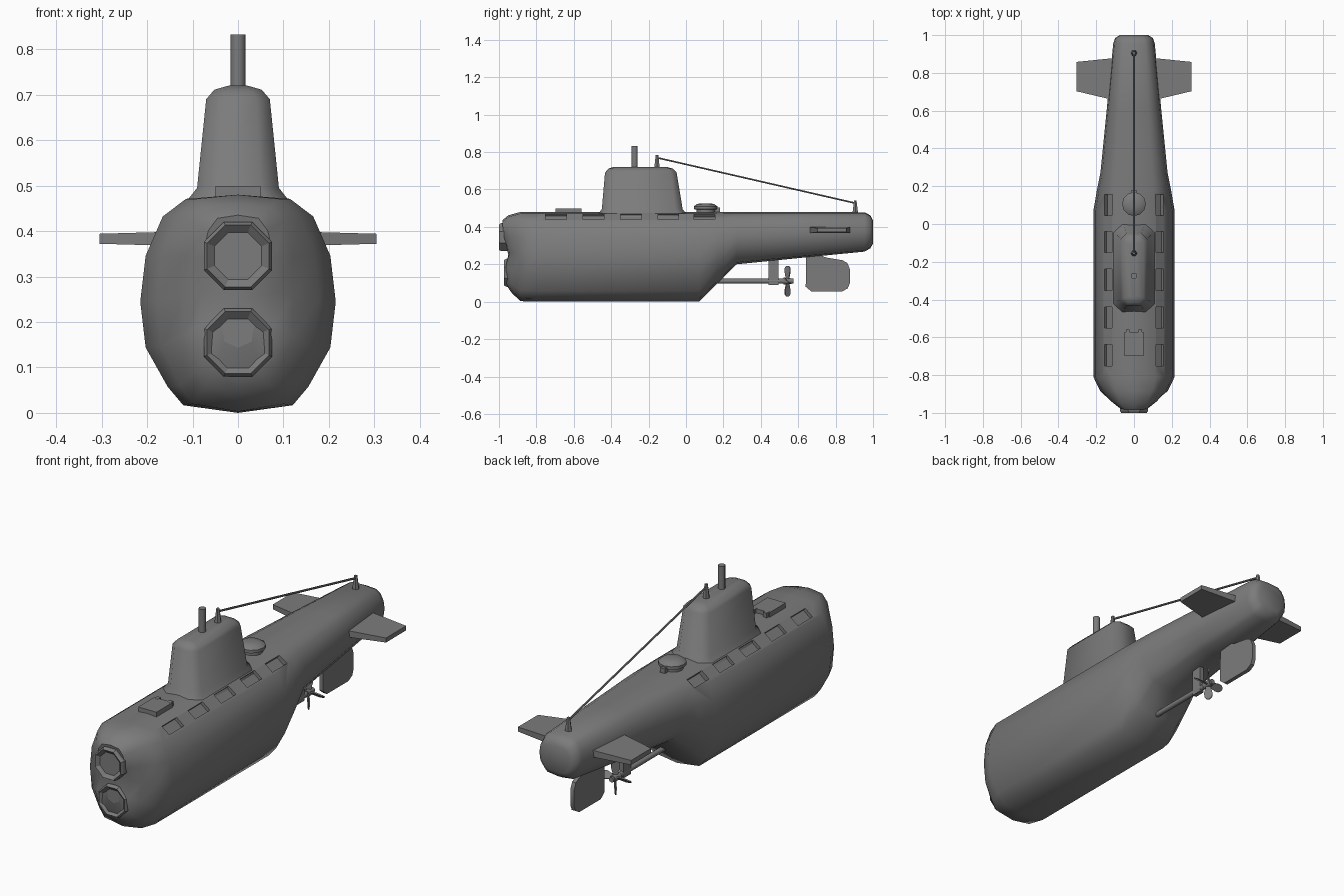
import bpy, bmesh, math
from mathutils import Vector, Matrix

if "Cube" in bpy.data.objects:
    bpy.data.objects.remove(bpy.data.objects["Cube"])

grey = bpy.data.materials.new("submarine grey")
grey.diffuse_color = (0.2, 0.2, 0.2, 1)
grey.use_nodes = True
grey.node_tree.nodes["Principled BSDF"].inputs["Base Color"].default_value = grey.diffuse_color


def finish(name, bm, angle=35):
    bmesh.ops.recalc_face_normals(bm, faces=bm.faces)
    me = bpy.data.meshes.new(name)
    bm.to_mesh(me)
    bm.free()
    me.materials.append(grey)
    me.shade_smooth()
    me.set_sharp_from_angle(angle=math.radians(angle))
    ob = bpy.data.objects.new(name, me)
    bpy.context.collection.objects.link(ob)
    return ob


def loft(name, rings, angle=35, centres=(None, None)):
    """Skin equal-length rings; ends get a flat cap or a fan to a centre."""
    bm = bmesh.new()
    vs = [[bm.verts.new(p) for p in r] for r in rings]
    n = len(vs[0])
    for a, b in zip(vs, vs[1:]):
        for i in range(n):
            j = (i + 1) % n
            bm.faces.new((a[i], a[j], b[j], b[i]))
    for r, c in zip((vs[0], vs[-1]), centres):
        if c is None:
            bm.faces.new(r)
        else:
            v = bm.verts.new(c)
            for i in range(n):
                bm.faces.new((r[i], r[(i + 1) % n], v))
    return finish(name, bm, angle)


def rod(name, a, b, r1, r2=None, n=8):
    a, b = Vector(a), Vector(b)
    q = (b - a).to_track_quat('Z', 'Y')
    def ring(c, r):
        return [c + q @ Vector((r * math.cos(2 * math.pi * k / n), r * math.sin(2 * math.pi * k / n), 0))
                for k in range(n)]
    return loft(name, [ring(a, r1), ring(b, r1 if r2 is None else r2)], 50)


def box(name, centre, size, rot=0):
    bm = bmesh.new()
    m = Matrix.Translation(centre) @ Matrix.Rotation(rot, 4, 'Y') @ Matrix.Diagonal((*size, 1))
    bmesh.ops.create_cube(bm, size=1, matrix=m)
    return finish(name, bm)


# Hull: one cross-section, scaled at each station (y, half width, bottom, top)
half = [(0, 0), (.56, .035), (.72, .12), (.945, .3), (1, .51), (.945, .72), (.77, .9), (.535, .98), (0, 1)]
section = half + [(-x, t) for x, t in half[-2:0:-1]]
stations = [(-.972, .085, .09, .435), (-.94, .128, .045, .462), (-.885, .178, .003, .48),
            (-.81, .215, 0, .48), (.07, .215, 0, .48), (.17, .198, .1, .48), (.27, .178, .2, .48),
            (.6, .145, .233, .48), (.955, .11, .268, .478), (.985, .1, .285, .462), (1.0, .075, .31, .435)]
rings = []
for y, w, lo, hi in stations:
    ring = []
    for x, t in section:
        yy, ww = y, w
        if y < -.9:                                # waist between the two tubes
            pinch = max(0, 1 - abs(t - .51) / .25)
            yy += .03 * pinch + .02 * (.5 - t)
            ww *= 1 - .05 * pinch
        ring.append((x * ww, yy, lo + t * (hi - lo)))
    rings.append(ring)
hull = loft("hull", rings, 45, ((0, -.95, .25), None))

# Recessed vents along both shoulders
for y in (-.695, -.495, -.295, -.095, .1):
    for s in (-1, 1):
        k = .005 if y > 0 else 0
        cut = box("vent_cutter", (s * (.142 - k), y, .462 - k), (.05, .112, .05), s * math.radians(39))
        cut.hide_render = True
        cut.hide_set(True)
        mod = hull.modifiers.new("vent", 'BOOLEAN')
        mod.operation, mod.solver, mod.object = 'DIFFERENCE', 'EXACT', cut
dg = bpy.context.evaluated_depsgraph_get()
cut_mesh = bpy.data.meshes.new_from_object(hull.evaluated_get(dg))
hull.modifiers.clear()
hull.data = cut_mesh
cut_mesh.shade_smooth()
cut_mesh.set_sharp_from_angle(angle=math.radians(45))
for ob in [o for o in bpy.data.objects if o.name.startswith("vent_cutter")]:
    bpy.data.objects.remove(ob)


# Torpedo tubes: octagonal rims with a recessed door
def octagon(r, y, z):
    r /= math.cos(math.pi / 8)
    return [(r * math.cos(math.pi * (k + .5) / 4), y, z + r * math.sin(math.pi * (k + .5) / 4)) for k in range(8)]


for label, z, y in (("upper", .345, -1.0), ("lower", .155, -.972)):
    loft(label + "_torpedo_tube", [octagon(.075, y + .12, z), octagon(.075, y + .012, z), octagon(.068, y, z),
                                   octagon(.052, y + .014, z)], 25)


# Conning tower with chamfered corners and flared foot
def tower_ring(z, w, y0, y1, c):
    return [(w - c, y0, z), (w, y0 + c, z), (w, y1 - c, z), (w - c, y1, z),
            (c - w, y1, z), (-w, y1 - c, z), (-w, y0 + c, z), (c - w, y0, z)]


loft("conning_tower", [tower_ring(.45, .115, -.475, .005, .045), tower_ring(.472, .108, -.468, 0, .045),
                       tower_ring(.495, .09, -.45, -.018, .04), tower_ring(.69, .07, -.433, -.05, .03),
                       tower_ring(.711, .052, -.415, -.07, .025), tower_ring(.72, .02, -.39, -.1, .012)], 45)
rod("periscope", (0, -.275, .7), (0, -.275, .832), .017)

# Aerial posts and wire
for name, y, z, h in (("front_aerial_post", -.155, .7, .785), ("rear_aerial_post", .905, .46, .54)):
    rod(name, (0, y, z), (0, y, h), .019, .008, 6)
rod("aerial_wire", (0, -.155, .77), (0, .905, .527), .005, n=6)

# Deck hatches
def disc(r, z):
    return [(r * math.cos(math.pi * k / 6), .105 + r * math.sin(math.pi * k / 6), z) for k in range(12)]


loft("round_hatch", [disc(.05, .46), disc(.05, .492), disc(.063, .495), disc(.063, .51),
                     disc(.045, .523), disc(.015, .526)], 40)
box("round_hatch_hinge", (0, .168, .488), (.025, .025, .03))
box("square_hatch", (0, -.635, .485), (.098, .125, .028))
for s in (-1, 1):
    box("square_hatch_hinge", (s * .033, -.572, .487), (.02, .025, .025))

# Stern planes
for s in (-1, 1):
    loft("stern_plane", [[(s * x, y0, .383 - h), (s * x, y1, .383 - h), (s * x, y1, .383 + h), (s * x, y0, .383 + h)]
                         for x, y0, y1, h in ((.09, .652, .88, .017), (.305, .703, .858, .011))])

# Rudder
outline = [(.643, .25), (.64, .08), (.67, .055), (.835, .055), (.865, .072), (.876, .1), (.876, .175),
           (.862, .208), (.835, .222), (.75, .236), (.7, .255)]
loft("rudder", [[(x, y, z) for y, z in outline] for x in (-.01, .01)])

# Propeller shaft, bracket and blades
rod("propeller_shaft", (0, .12, .11), (0, .575, .11), .013)
box("shaft_bracket", (0, .468, .165), (.022, .055, .15))
rod("propeller_hub", (0, .52, .11), (0, .565, .11), .019, .015)
for k in range(4):
    turn = Matrix.Translation((0, .543, .11)) @ Matrix.Rotation(k * math.pi / 2, 4, 'Y')
    blade = []
    for r, w, twist in ((.01, .01, 45), (.05, .02, 45), (.07, .018, 50), (.082, .008, 50)):
        spin = Matrix.Rotation(math.radians(twist), 4, 'Z')
        blade.append([turn @ spin @ Vector((x, y, r)) for x, y in ((-w, -.003), (w, -.003), (w, .003), (-w, .003))])
    loft("propeller_blade", blade)
